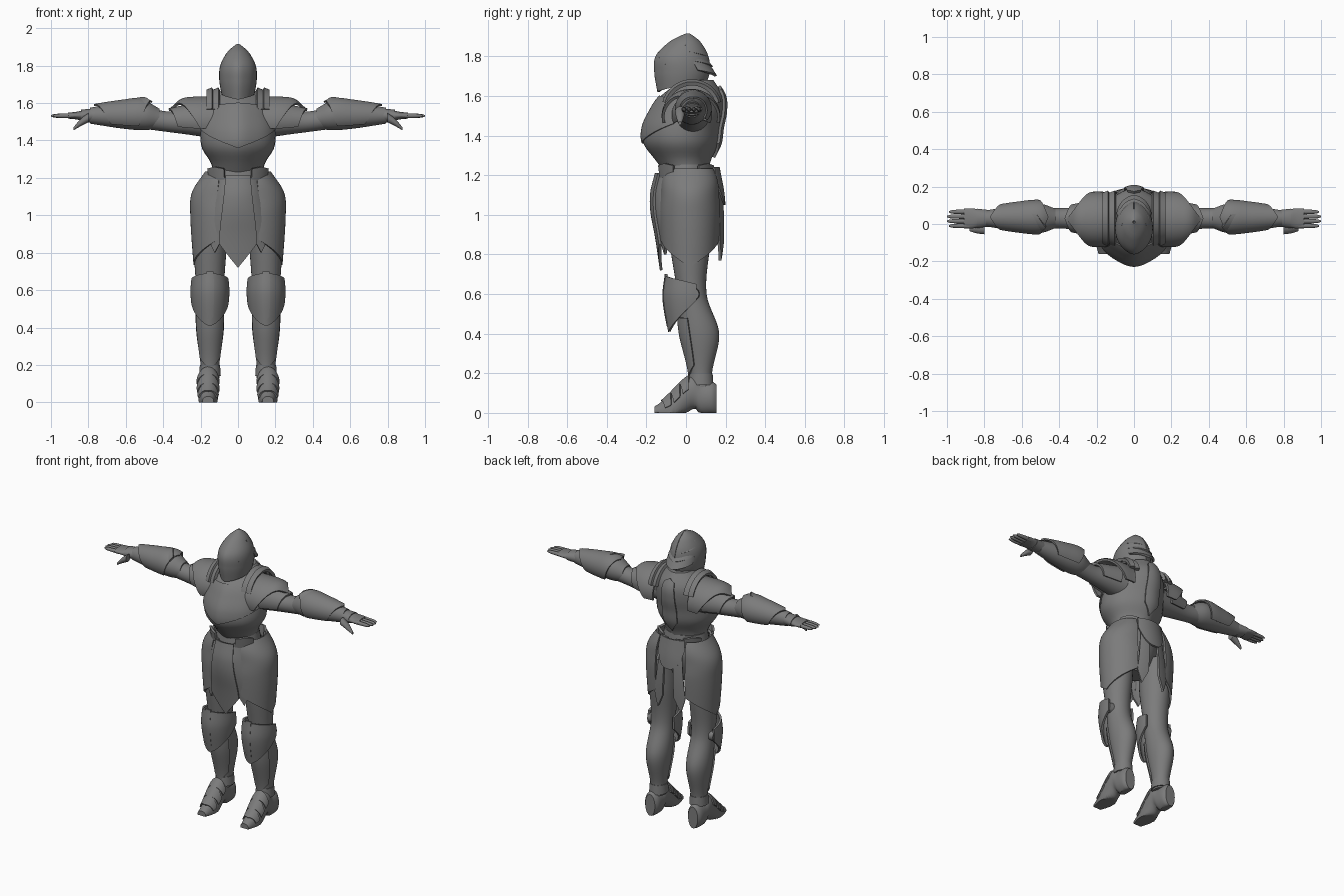
import bpy, bmesh
from math import cos, sin, radians

cube = bpy.data.objects.get("Cube")
if cube:
    bpy.data.objects.remove(cube, do_unlink=True)

steel = bpy.data.materials.new("grey_steel")
steel.use_nodes = True
steel.diffuse_color = (.2, .2, .2, 1)
steel.node_tree.nodes["Principled BSDF"].inputs["Base Color"].default_value = steel.diffuse_color

SEGMENTS = 32
FRONT, BACK, TOP, OUTER = -90, 90, 90, 0
AXES = {"x": lambda along, u, v: (along, u, v),
        "y": lambda along, u, v: (u, along, v),
        "z": lambda along, u, v: (u, v, along)}


def sample(rings, along):
    """Smoothly interpolate radius, shift and squash between the rings."""
    last = len(rings) - 1
    i = 0
    while i < last - 1 and along > rings[i + 1][0]:
        i += 1
    start, end = rings[i], rings[i + 1]
    before, after = rings[max(i - 1, 0)], rings[min(i + 2, last)]
    gap = end[0] - start[0]
    s = min(max((along - start[0]) / gap, 0), 1)
    ease = s * s * (3 - 2 * s)
    values = []
    for a, b, p, q in zip(start[1:], end[1:], before[1:], after[1:]):
        slope_in = (b - p) / (end[0] - before[0]) * gap
        slope_out = (q - a) / (after[0] - start[0]) * gap
        values.append(a + (b - a) * ease + s * (1 - s) * ((1 - s) * slope_in - s * slope_out))
    return values


def shape(name, axis, rings, centre=(0, 0), squash=1.0, arc=None, low=None, high=None,
          curve=1.0, ridge=0.0, grow=0.0, thickness=.014, mirrored=False, rows=24):
    """Closed loft through rings (position, radius, shift, squash), or with an
    arc (middle, half angle) a curved plate whose low and high trim lines run
    from the middle to the sides, rounder for a larger curve."""
    rings = sorted(list(ring) + [0, squash][len(ring) - 2:] for ring in rings)
    middle, half = arc or (FRONT, 180)
    low = low or (rings[0][0],) * 2
    high = high or (rings[-1][0],) * 2
    columns = SEGMENTS + 1 if arc else SEGMENTS
    bm = bmesh.new()
    grid = []
    for j in range(rows + 1):
        row = []
        for i in range(columns):
            side = 2 * i / SEGMENTS - 1
            bottom = low[0] + (low[1] - low[0]) * abs(side) ** curve
            top = high[0] + (high[1] - high[0]) * abs(side) ** curve
            along = bottom + (top - bottom) * j / rows
            radius, shift, ratio = sample(rings, along)
            angle = radians(middle + half * side)
            crest = 1 + ridge * abs(sin(angle)) ** 14
            u = centre[0] + (radius + grow) * cos(angle)
            v = centre[1] + shift + (radius * ratio + grow) * sin(angle) * crest
            x, y, z = AXES[axis](along, u, v)
            row.append(bm.verts.new((x, y, max(z, 0))))
        grid.append(row)
    for lower, upper in zip(grid, grid[1:]):
        for i in range(SEGMENTS):
            k = (i + 1) % columns
            bm.faces.new((lower[i], lower[k], upper[k], upper[i]))
    if not arc:
        bm.faces.new(grid[0][::-1])
        bm.faces.new(grid[-1])
    bmesh.ops.recalc_face_normals(bm, faces=bm.faces)
    mesh = bpy.data.meshes.new(name)
    bm.to_mesh(mesh)
    bm.free()
    mesh.materials.append(steel)
    part = bpy.data.objects.new(name, mesh)
    bpy.context.collection.objects.link(part)
    if arc:
        solid = part.modifiers.new("thickness", "SOLIDIFY")
        solid.thickness, solid.offset = thickness, 0
    if mirrored:
        part.modifiers.new("mirror", "MIRROR").use_mirror_merge = False
    bpy.ops.object.select_all(action="DESELECT")
    part.select_set(True)
    bpy.context.view_layer.objects.active = part
    bpy.ops.object.convert(target="MESH")
    bpy.ops.object.shade_smooth_by_angle(angle=radians(35))


def pair(name, axis, rings, **options):
    """The same part on the left and the right."""
    shape(name, axis, rings, mirrored=True, **options)


# Torso with breastplate, spine ridge, neck and collar
torso = [(1.22, .13, 0, .8), (1.28, .145, -.015), (1.36, .193, -.025), (1.44, .2, -.02),
         (1.52, .19, .005), (1.6, .16, .03), (1.68, .08, .06)]
shape("torso", "z", torso, squash=.9, ridge=.09)
shape("breastplate", "z", torso, squash=.9, ridge=.09, grow=.004, thickness=.008,
      arc=(FRONT, 75), low=(1.36, 1.46), high=(1.6, 1.58))
shape("spine_ridge", "z", torso, squash=.9, ridge=.09, grow=.008,
      arc=(BACK, 14), low=(1.29, 1.36), high=(1.65, 1.63))
shape("neck", "z", [(1.58, .085), (1.74, .065)], centre=(0, .01))
shape("gorget", "z", [(1.56, .13), (1.67, .09)], centre=(0, .025),
      arc=(FRONT, 180), low=(1.56, 1.6), high=(1.61, 1.68))

# Helmet, face plate and rear neck lames
helmet = [(1.62, .075, -.03), (1.72, .093, -.02), (1.8, .088, -.02), (1.87, .05, -.005),
          (1.9, .017, .005), (1.91, .003, .01)]
shape("helmet", "z", helmet, squash=1.35, ridge=.06, arc=(FRONT, 180), low=(1.62, 1.68))
shape("face_plate", "z", helmet, squash=1.35, ridge=.06, grow=.003, thickness=.008,
      arc=(FRONT, 65), low=(1.62, 1.67), high=(1.83, 1.74))
for i in range(3):
    brim = 1.7 + .045 * i
    reach = .06 - .02 * i
    shape(f"neck_lame_{i + 1}", "z", [(brim, .09, reach), (brim + .07, .085 - .012 * i, reach - .04)],
          arc=(BACK, 80), low=(brim, brim + .03), rows=8)

# Collar strips and pauldrons
for name, x in (("inner_collar_strip", .1), ("outer_collar_strip", .135)):
    pair(name, "x", [(x, .145), (x + .03, .132)], centre=(.03, 1.53),
         arc=(TOP, 75), thickness=.02, rows=4)
pair("pauldron", "x", [(.13, .14), (.24, .138), (.31, .11, .01), (.36, .07, .025, .6)],
     centre=(.025, 1.5), squash=.92, arc=(TOP, 105), high=(.36, .2))
pair("pauldron_underplate", "x", [(.2, .095), (.37, .06)], centre=(.03, 1.505),
     arc=(TOP, 115), high=(.37, .32))

# Arms
forearm = [(.42, .052, -.015), (.5, .078), (.62, .069), (.79, .043)]
wrist = (.03, 1.533)
pair("upper_arm", "x", [(.12, .09), (.27, .068), (.37, .055), (.5, .058, .02)], centre=(.03, 1.5))
pair("forearm", "x", forearm, centre=wrist)
pair("elbow_guard", "x", forearm, centre=(.037, 1.535), grow=.009, thickness=.01,
     arc=(TOP, 130), low=(.46, .53), high=(.77, .68))
pair("elbow_flare", "x", [(.45, .08, .02), (.56, .078)], centre=(.045, 1.533), grow=.006,
     arc=(TOP + 45, 50), low=(.47, .52), rows=8)
pair("cuff", "x", [(.76, .043), (.84, .052, 0, .6)], centre=wrist, squash=.9, rows=8)

# Hands
pair("palm", "x", [(.8, .04, 0, .8), (.86, .053), (.91, .053, 0, .3)], centre=wrist, squash=.4)
for i, name in enumerate(("index", "middle", "ring", "little")):
    tip = 1.005 - .01 * abs(i - 1.5)
    pair(f"{name}_finger", "x", [(.88, .013), (tip - .02, .01), (tip, .004)],
         centre=(.025 * i - .01, 1.532), rows=8)
pair("thumb", "x", [(.8, .025, .06), (.84, .02, .035), (.88, .008)], centre=(-.03, 1.462), rows=8)

# Hips and belt
shape("pelvis", "z", [(.93, .08), (1.1, .15), (1.25, .13)], squash=.8)
shape("belt", "z", [(1.19, .15), (1.255, .138)], squash=.85, rows=6)
for name, middle in (("front_hip_tab", FRONT / 2), ("rear_hip_tab", BACK / 2)):
    pair(name, "z", [(1.19, .165), (1.28, .18)], squash=.85, arc=(middle, 20),
         high=(1.26, 1.25), rows=6)

# Skirt plates
panel = [(.72, .24, 0, .52), (.9, .23, 0, .66), (1.1, .175), (1.21, .15)]
tail = [(.77, .26, 0, .7), (1.1, .18), (1.24, .155)]
shape("front_tabard", "z", panel, arc=(FRONT, 25), low=(.72, .85))
pair("front_tasset", "z", panel, grow=-.012, arc=(FRONT + 33, 9), low=(.8, .86))
pair("rear_tail", "z", tail, arc=(BACK - 19, 9), low=(.77, .86))
shape("rear_round_plate", "z", tail, grow=.008, arc=(BACK, 32), low=(1.05, 1.17), curve=2.5)
pair("thigh_skirt", "z", [(.72, .15), (1, .168), (1.12, .16), (1.23, .09, 0, 1.25)],
     centre=(.08, .02), squash=.88, arc=(OUTER, 80), low=(.735, .87))

# Legs
leg = [(.13, .05), (.2, .05), (.4, .075, -.005, 1.3), (.6, .074, -.045, 1), (.85, .09, -.055),
       (1.05, .095, -.055)]
hip_line = (.15, .075)
pair("leg", "z", leg, centre=hip_line, squash=1.12, rows=40)
pair("greave", "z", leg, centre=hip_line, squash=1.12, grow=.004, thickness=.01,
     arc=(FRONT, 60), low=(.17, .24), high=(.48, .48))
knee = [(.4, .075), (.58, .097), (.7, .088)]
pair("knee_plate", "z", knee, centre=(.15, .02), squash=1.3, ridge=.04,
     arc=(FRONT, 105), low=(.41, .57), high=(.69, .65), curve=1.5)
pair("knee_ridge", "z", knee, centre=(.15, .02), squash=1.3, grow=.006,
     arc=(FRONT, 11), low=(.44, .46))
pair("knee_disc", "x", [(.215, .034), (.245, .03)], centre=(.035, .6), rows=2)

# Boots with toe lames and an ankle band
boot = [(-.16, .03, .008, .8), (-.08, .05, .015), (0, .055, .085), (.045, .052, .105),
        (.07, .052, .08), (.135, .05, .075), (.155, .036, .07, 2)]
pair("boot", "y", boot, centre=(.16, 0), squash=1.6)
for i in range(3):
    toe = .045 * i - .125
    pair(f"toe_lame_{i + 1}", "y", boot, centre=(.16, 0), squash=1.6, grow=.004, thickness=.01,
         arc=(TOP, 75), low=(toe, toe + .02), high=(toe + .05, toe + .05), rows=6)
pair("ankle_band", "z", [(.14, .058), (.2, .054)], centre=hip_line, squash=1.1, rows=4)
